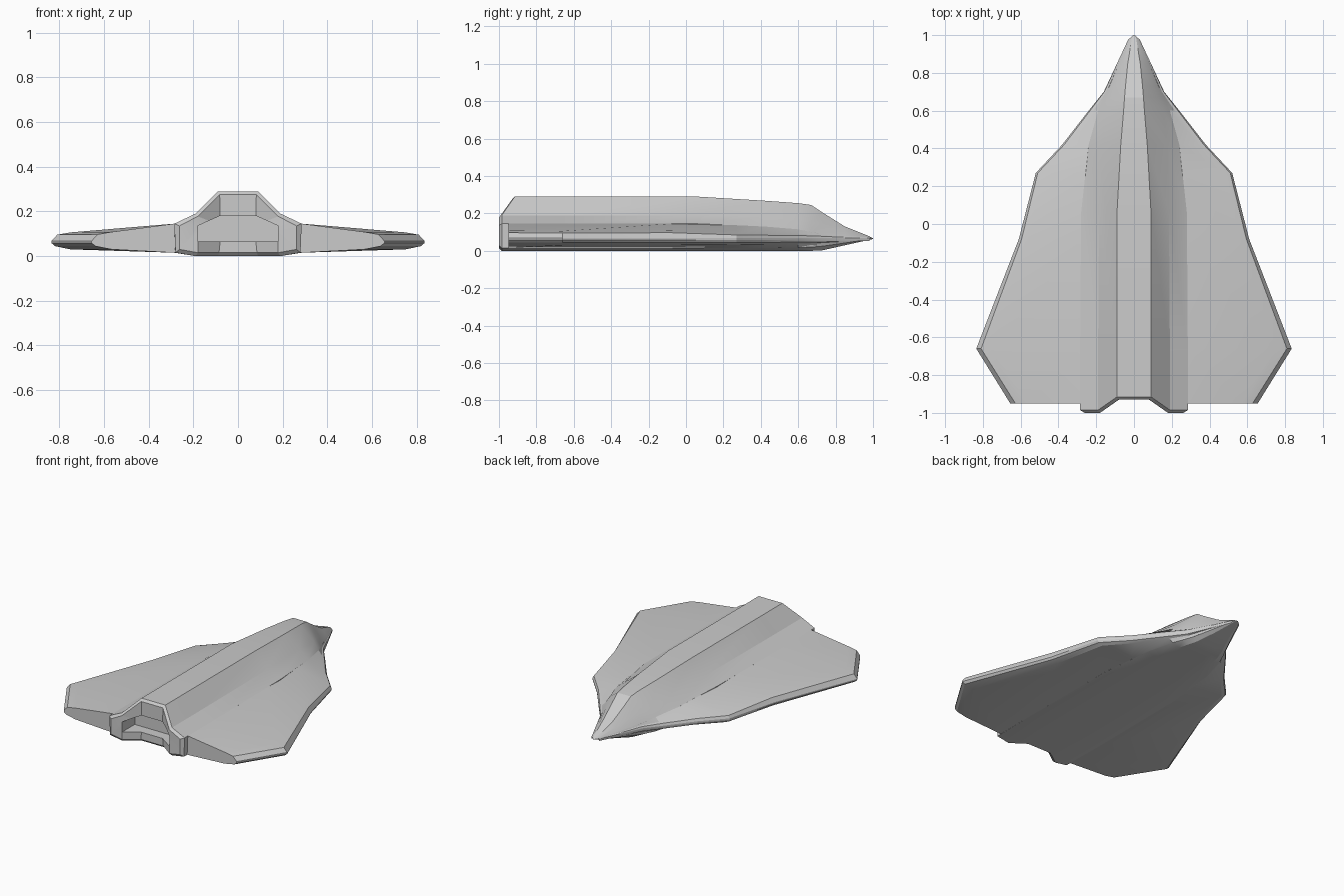
import bpy, bmesh

if "Cube" in bpy.data.objects:
    bpy.data.objects.remove(bpy.data.objects["Cube"])


def loft(name, rings, closed=True, caps=True, mirror=False):
    """Skin a list of equal-length point rings."""
    bm = bmesh.new()
    rows = [[bm.verts.new(p) for p in ring] for ring in rings]
    n = len(rows[0])
    for a, b in zip(rows, rows[1:]):
        for i in range(n if closed else n - 1):
            j = (i + 1) % n
            bm.faces.new((a[i], a[j], b[j], b[i]))
    if caps:
        bm.faces.new(rows[0])
        bm.faces.new(rows[-1])
    bmesh.ops.recalc_face_normals(bm, faces=bm.faces)
    if mirror:
        # copy the half to the other side
        geo = bmesh.ops.duplicate(bm, geom=bm.verts[:] + bm.edges[:] + bm.faces[:])["geom"]
        for v in [g for g in geo if isinstance(g, bmesh.types.BMVert)]:
            v.co.x *= -1
        bmesh.ops.reverse_faces(bm, faces=[g for g in geo if isinstance(g, bmesh.types.BMFace)])
    mesh = bpy.data.meshes.new(name)
    bm.to_mesh(mesh)
    bm.free()
    obj = bpy.data.objects.new(name, mesh)
    bpy.context.collection.objects.link(obj)
    bpy.ops.object.select_all(action='DESELECT')
    obj.select_set(True)
    bpy.context.view_layer.objects.active = obj
    bpy.ops.object.shade_smooth_by_angle(angle=0.3)
    return obj


def both(half, y):
    """Mirror a half section of (x, z); y is a number or a function of x."""
    f = y if callable(y) else (lambda x: y)
    right = [(x, f(x), z) for x, z in half]
    return right + [(-x, yy, z) for x, yy, z in reversed(right)]


def tail_y(x):
    """Rear end: notched in the middle, two lobes outside."""
    t = min(max((x - 0.09) / 0.09, 0), 1)
    return -0.93 - 0.07 * t


# Rear end of the fuselage: nozzle floor, nozzle mouth, rim, outer shell
nozzle = [(.08, .065), (.18, .065), (.18, .10), (.18, .135), (.13, .158), (.08, .18)]
rim = [(.085, .015), (.18, .015), (.262, .03), (.262, .135), (.18, .178), (.082, .275)]
shell = [(.09, 0), (.19, 0), (.28, .015), (.285, .145), (.19, .19), (.09, .29)]
rings = [both(nozzle, -.86), both(nozzle, tail_y), both(rim, tail_y),
         both(shell, lambda x: tail_y(x) + .015)]

# Fuselage: y, spine half width and height, shoulder x z, root x z, belly x z, lower z
body = [
    (-.66, .09, .29, .19, .19, .285, .145, .19, 0, .015),
    (.06, .09, .29, .185, .19, .28, .145, .19, 0, .015),
    (.42, .07, .268, .175, .185, .24, .13, .17, 0, .015),
    (.60, .055, .255, .155, .165, .19, .115, .14, 0, .018),
    (.67, .05, .245, .125, .155, .16, .10, .12, 0, .02),
    (.73, .045, .205, .10, .14, .13, .092, .10, .003, .025),
    (.85, .033, .13, .06, .105, .08, .08, .055, .03, .042),
    (.98, .012, .078, .018, .075, .026, .069, .018, .059, .062),
    (1.0, .003, .067, .004, .066, .005, .065, .004, .063, .064),
]
for y, tx, tz, sx, sz, rx, rz, bx, bz, lz in body:
    rings.append(both([(bx * .47, bz), (bx, bz), (rx, lz), (rx, rz), (sx, sz), (tx, tz)], y))
loft("fuselage", rings)

# Wings: y, tip x, bevel width, bevel top z, root x, root z, root low z, tip low z
wing = [
    (-.95, .655, .09, .108, .285, .145, .015, .03),
    (-.66, .835, .085, .106, .285, .145, .015, .03),
    (-.08, .61, .05, .108, .28, .145, .015, .03),
    (.27, .52, .035, .092, .258, .137, .015, .033),
    (.42, .38, .035, .09, .24, .13, .015, .035),
    (.60, .24, .025, .088, .19, .115, .018, .038),
    (.70, .16, .012, .084, .144, .096, .022, .042),
    (.85, .09, .006, .075, .08, .08, .042, .052),
    (.98, .029, .002, .067, .026, .069, .062, .063),
]
rings = []
for y, ex, w, uz, rx, rz, lo, tl in wing:
    half = [(rx * .85, lo + .01), (rx, lo), (ex - w, tl), (ex - w * .2, .3 * tl + .035),
            (ex, .058), (ex, .068), (ex - w * .3, uz * .75 + .016), (ex - w, uz),
            (rx, rz), (rx * .85, rz - .01)]
    rings.append([(x, y, z) for x, z in half])
loft("wings", rings, mirror=True)
